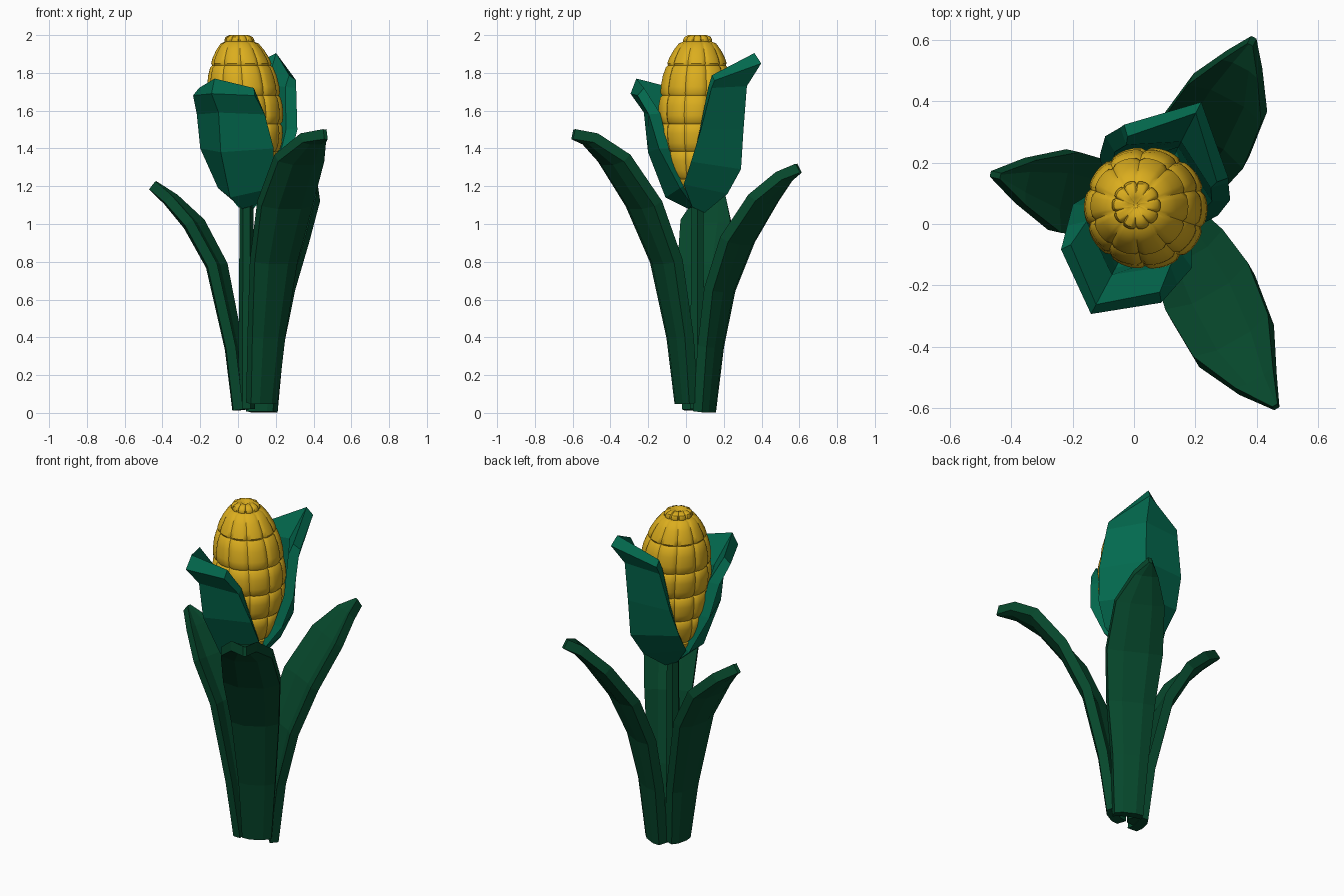
import bpy, bmesh, math
from mathutils import Vector

if "Cube" in bpy.data.objects:
    bpy.data.objects.remove(bpy.data.objects["Cube"])


def mat(name, col):
    m = bpy.data.materials.new(name)
    m.diffuse_color = (*col, 1)
    m.use_nodes = True
    m.node_tree.nodes["Principled BSDF"].inputs["Base Color"].default_value = m.diffuse_color
    return m


yellow = mat("kernel yellow", (0.71, 0.42, 0.013))
husk_green = mat("husk green", (0.001, 0.145, 0.078))
leaf_green = mat("leaf green", (0.002, 0.064, 0.025))


def make(name, verts, faces, material):
    me = bpy.data.meshes.new(name)
    me.from_pydata(verts, [], faces)
    bm = bmesh.new()
    bm.from_mesh(me)
    bmesh.ops.recalc_face_normals(bm, faces=bm.faces)
    bm.to_mesh(me)
    bm.free()
    me.materials.append(material)
    ob = bpy.data.objects.new(name, me)
    bpy.context.collection.objects.link(ob)
    return ob


def quads(rings):
    """Side faces joining equal closed rings."""
    n = len(rings[0])
    return [(i * n + j, i * n + (j + 1) % n, (i + 1) * n + (j + 1) % n, (i + 1) * n + j)
            for i in range(len(rings) - 1) for j in range(n)]


def loft(rings):
    """Join equal closed rings with quads and cap both ends."""
    n = len(rings[0])
    verts = [p for r in rings for p in r]
    return verts, quads(rings) + [tuple(range(n))[::-1],
                                  tuple(range(len(verts) - n, len(verts)))]


# Cob: rows and columns of bulging kernels, leaning slightly
COLS, SEG = 10, 8
rows = [(1.17, .09), (1.24, .135), (1.385, .168), (1.53, .182), (1.68, .183),
        (1.84, .155), (1.965, .085)]


def cob_ring(z, r, groove):
    lean = max(0, (z - 1.55) / 0.45)
    cx, cy = 0.043 - 0.038 * lean, 0.05 + 0.012 * lean
    pts = []
    for k in range(COLS * SEG):
        a = 2 * math.pi * (k / (COLS * SEG)) + 0.3
        u = (k % SEG) / SEG
        lobe = 1 - groove * (1 - max(0, math.sin(math.pi * u)) ** 0.3)
        pts.append((cx + r * lobe * math.cos(a), cy + r * lobe * math.sin(a), z))
    return pts


rings = []
for (z0, r0), (z1, r1) in zip(rows, rows[1:]):
    for t in (0.0, 0.08, 0.3, 0.65, 0.92):
        bulge = 0.018 * math.sin(math.pi * t) ** 0.4
        rings.append(cob_ring(z0 + (z1 - z0) * t, r0 + (r1 - r0) * t + bulge, 0.06))
for z, r, g in ((1.965, .078, .1), (1.972, .08, .15), (1.99, .072, .2), (2.0, .05, .2),
                (1.997, .025, .15), (1.985, .005, 0)):
    rings.append(cob_ring(z, r, g))
cob = make("cob", *loft(rings), yellow)
bpy.context.view_layer.objects.active = cob
cob.select_set(True)
bpy.ops.object.shade_smooth_by_angle(angle=math.radians(40))
cob.select_set(False)

# Stalk
stalk = [[(0.045 + r * math.cos(a * math.pi / 3), 0.06 + r * math.sin(a * math.pi / 3), z)
          for a in range(6)] for z, r in ((0.02, .045), (0.6, .04), (1.14, .036))]
make("stalk", *loft(stalk), leaf_green)


# Husks: thick ridged shells with a flared, raised lip; each row is
# (ridge height, edge height, ridge radius, edge radius, half span, thickness, inner rise)
def husk(name, angle, prof):
    rings = []
    for zc, ze, rc, re, span, th, rise in prof:
        ring = []
        for u, inner in ((-1, 0), (0, 0), (1, 0), (1, 1), (0, 1), (-1, 1)):
            a = math.radians(angle + u * span)
            r = (re if u else rc) - inner * th
            z = (ze + inner * rise * 0.5) if u else (zc + inner * rise)
            ring.append((0.045 + r * math.cos(a), 0.055 + r * math.sin(a), z))
        rings.append(ring)
    k = len(rings) * 6 - 6
    verts = [p for r in rings for p in r]
    caps = [(0, 1, 4, 5), (1, 2, 3, 4)]
    caps += [tuple(k + i for i in c) for c in caps]
    make(name, verts, quads(rings) + caps, husk_green)


husk("front_husk", 242, [(1.08, 1.10, .05, .05, 90, .03, .01), (1.14, 1.19, .185, .165, 86, .05, .03),
                         (1.38, 1.40, .29, .245, 64, .065, 0), (1.59, 1.58, .315, .27, 49, .065, .01),
                         (1.69, 1.68, .395, .315, 36, .035, .08)])
husk("back_husk", 63, [(1.06, 1.09, .05, .05, 90, .03, .01), (1.16, 1.21, .185, .165, 87, .05, .03),
                       (1.29, 1.33, .265, .23, 70, .06, 0), (1.50, 1.50, .28, .27, 58, .06, 0),
                       (1.73, 1.72, .30, .275, 46, .06, .01), (1.85, 1.76, .385, .28, 43, .04, .055)])


# Leaves: thick bent blades; each station is (x, y, z, width)
def leaf(name, st):
    pts = [Vector(s[:3]) for s in st]
    out = pts[-1] - pts[0]
    out.z = 0
    out.normalize()
    side = out.cross(Vector((0, 0, 1)))
    rings = []
    for i, p in enumerate(pts):
        t = (pts[min(i + 1, len(pts) - 1)] - pts[max(i - 1, 0)]).normalized()
        nrm = side.cross(t).normalized()
        if nrm.dot(out) < 0:
            nrm = -nrm
        w, th, c = st[i][3] / 2, 0.027, st[i][3] * 0.05
        rings.append([p + side * (s * w) + nrm * (d * th + (c if abs(s) < 1 else -c))
                      for s, d in ((-1, 1), (-.45, 1), (.45, 1), (1, 1),
                                   (1, -1), (.45, -1), (-.45, -1), (-1, -1))])
    make(name, *loft(rings), leaf_green)


leaf("front_right_leaf", [(.13, -.005, .05, .16), (.155, -.04, .4, .20), (.195, -.115, .8, .26),
                          (.255, -.235, 1.1, .31), (.33, -.39, 1.34, .28), (.40, -.515, 1.45, .14),
                          (.463, -.597, 1.475, .02)])
leaf("back_right_leaf", [(.13, .105, 0.005, .16), (.145, .14, .35, .20), (.18, .19, .65, .26),
                         (.235, .285, .91, .31), (.31, .42, 1.13, .27), (.355, .525, 1.25, .13),
                         (.385, .597, 1.295, .02)])
leaf("left_leaf", [(.01, .055, .015, .14), (-.025, .06, .34, .19), (-.12, .085, .78, .25),
                   (-.24, .11, 1.0, .27), (-.36, .14, 1.13, .15), (-.452, .16, 1.205, .02)])
